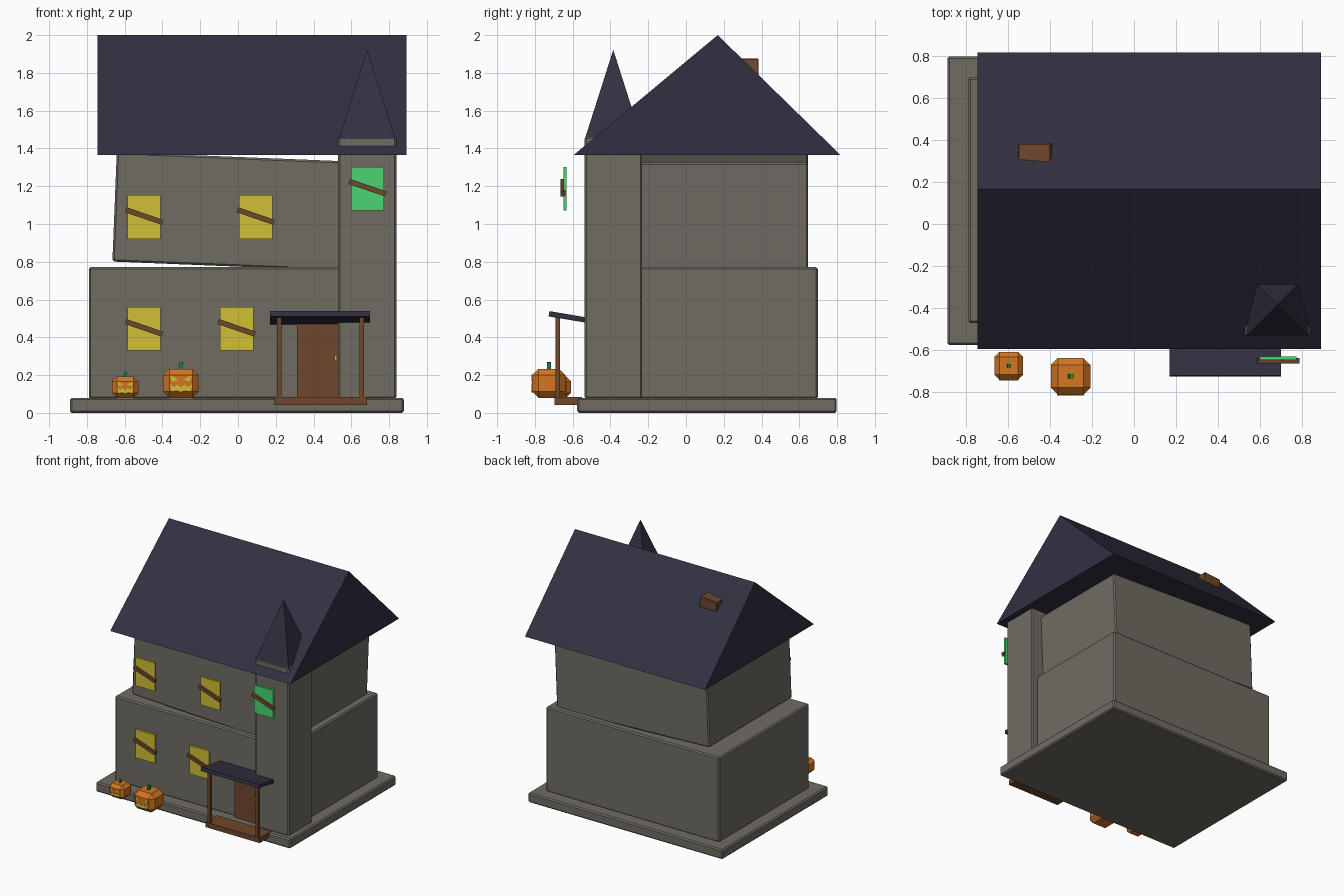
import bpy
import bmesh
from math import radians
from mathutils import Matrix, Vector

if "Cube" in bpy.data.objects:
    bpy.data.objects.remove(bpy.data.objects["Cube"], do_unlink=True)


def material(name, rgb):
    mat = bpy.data.materials.new(name)
    mat.use_nodes = True
    colour = (*rgb, 1)
    mat.diffuse_color = colour
    shader = next(n for n in mat.node_tree.nodes if n.type == "BSDF_PRINCIPLED")
    shader.inputs["Base Color"].default_value = colour
    shader.inputs["Roughness"].default_value = 0.9
    return mat


STONE = material("grey stone", (0.162, 0.15, 0.124))
SLATE = material("dark slate", (0.032, 0.03, 0.054))
WOOD = material("brown wood", (0.162, 0.063, 0.026))
YELLOW = material("lamp yellow", (0.64, 0.53, 0.036))
GREEN = material("eerie green", (0.067, 0.66, 0.165))
ORANGE = material("pumpkin orange", (0.65, 0.18, 0.016))
STEM = material("stem green", (0.014, 0.26, 0.045))


def finish(bm, name, mat):
    bmesh.ops.recalc_face_normals(bm, faces=bm.faces)
    mesh = bpy.data.meshes.new(name)
    bm.to_mesh(mesh)
    bm.free()
    mesh.materials.append(mat)
    obj = bpy.data.objects.new(name, mesh)
    bpy.context.collection.objects.link(obj)
    return obj


def box(name, mat, xs, ys, zs, bevel=0.0, tilt=0.0, axis="Y"):
    """Box between limits on each axis, optionally chamfered and tilted about its centre."""
    spans = (xs, ys, zs)
    centre = Vector([(a + b) / 2 for a, b in spans])
    size = [b - a for a, b in spans]
    bm = bmesh.new()
    bmesh.ops.create_cube(bm, size=1, matrix=Matrix.Diagonal((*size, 1)))
    if bevel:
        bmesh.ops.bevel(bm, geom=bm.edges[:], offset=bevel, segments=1,
                        profile=0.5, affect="EDGES")
    bm.transform(Matrix.Translation(centre) @ Matrix.Rotation(radians(tilt), 4, axis))
    return finish(bm, name, mat)


def prism(name, mat, profile, direction):
    """Extrude a closed polygon along a direction."""
    bm = bmesh.new()
    face = bm.faces.new([bm.verts.new(p) for p in profile])
    extruded = bmesh.ops.extrude_face_region(bm, geom=[face], use_keep_orig=True)
    moved = [v for v in extruded["geom"] if isinstance(v, bmesh.types.BMVert)]
    bmesh.ops.translate(bm, verts=moved, vec=direction)
    return finish(bm, name, mat)


# Stone body: slab, lower floor, crooked upper floor, corner tower
box("foundation", STONE, (-0.89, 0.878), (-0.577, 0.798), (0, 0.08), 0.01)
box("lower_floor", STONE, (-0.79, 0.785), (-0.472, 0.698), (0.075, 0.772), 0.01)
box("upper_floor", STONE, (-0.654, 0.736), (-0.43, 0.647), (0.773, 1.353), 0.01, tilt=2.3)
box("corner_tower", STONE, (0.53, 0.838), (-0.537, -0.232), (0.075, 1.462), 0.01)

# Main gable roof
prism("main_roof", SLATE,
      [(-0.745, -0.595, 1.365), (-0.745, 0.818, 1.365), (-0.745, 0.168, 2.0)],
      (1.636, 0, 0))

# Pointed tower roof
bm = bmesh.new()
bmesh.ops.create_cone(bm, cap_ends=True, segments=4, radius1=0.15 * 2 ** 0.5, radius2=0,
                      depth=0.47, matrix=Matrix.Translation((0.684, -0.385, 1.687))
                      @ Matrix.Rotation(radians(45), 4, "Z"))
finish(bm, "tower_spire", SLATE)

# Chimney sunk into the back slope
box("chimney", WOOD, (-0.545, -0.388), (0.22, 0.385), (1.67, 1.87), 0.005, tilt=-5)


# Windows, each nailed up with a crooked board
def window(name, x, z, front, mat):
    box(name, mat, (x - 0.088, x + 0.088), (front, front + 0.016), (z - 0.116, z + 0.116))
    box(name + "_board", WOOD, (x - 0.103, x + 0.103), (front - 0.016, front + 0.01),
        (z - 0.009, z + 0.019), tilt=19)


LOW, HIGH = 0.445, 1.037
window("lower_window_outer", -0.497, LOW, -0.495, YELLOW)
window("lower_window_inner", -0.007, LOW, -0.495, YELLOW)
window("upper_window_outer", -0.497, HIGH, -0.495, YELLOW)
window("upper_window_inner", 0.094, HIGH, -0.495, YELLOW)
window("tower_window", 0.686, 1.187, -0.648, GREEN)

# Door and knob
box("door", WOOD, (0.313, 0.54), (-0.495, -0.46), (0.08, 0.485))
box("door_knob", YELLOW, (0.512, 0.524), (-0.515, -0.49), (0.275, 0.305))

# Porch
box("porch_floor", WOOD, (0.193, 0.684), (-0.695, -0.55), (0.043, 0.085))
for side, x in (("right", 0.218), ("left", 0.656)):
    box("porch_post_" + side, WOOD, (x - 0.012, x + 0.012), (-0.692, -0.667), (0.08, 0.505))
box("porch_roof", SLATE, (0.17, 0.7), (-0.727, -0.453), (0.488, 0.516), tilt=-9.5, axis="X")


# Carved pumpkins
def pumpkin(name, x, y, half_w, half_d, height, stem_top):
    base = 0.08
    front = y - half_d
    box(name, ORANGE, (x - half_w, x + half_w), (y - half_d, y + half_d),
        (base, base + height), bevel=height * 0.22)
    r = half_w * 0.11
    box(name + "_stem", STEM, (x - r, x + r), (y - r, y + r),
        (base + height - 0.01, stem_top), tilt=8)

    def carve(part, points):
        profile = [(x + u * half_w, front - 0.004, base + v * height) for u, v in points]
        prism(name + part, YELLOW, profile, (0, 0.009, 0))

    for side, s in (("_eye_right", -1), ("_eye_left", 1)):
        carve(side, [(s * 0.62, 0.8), (s * 0.15, 0.62), (s * 0.5, 0.56)])
    carve("_mouth", [(-0.68, 0.5), (-0.4, 0.36), (-0.2, 0.46), (0, 0.36), (0.2, 0.46),
                     (0.4, 0.36), (0.68, 0.5), (0.5, 0.2), (0.25, 0.28), (0, 0.18),
                     (-0.25, 0.28), (-0.5, 0.2)])


pumpkin("large_pumpkin", -0.302, -0.726, 0.094, 0.088, 0.153, 0.268)
pumpkin("small_pumpkin", -0.597, -0.676, 0.069, 0.066, 0.112, 0.218)
